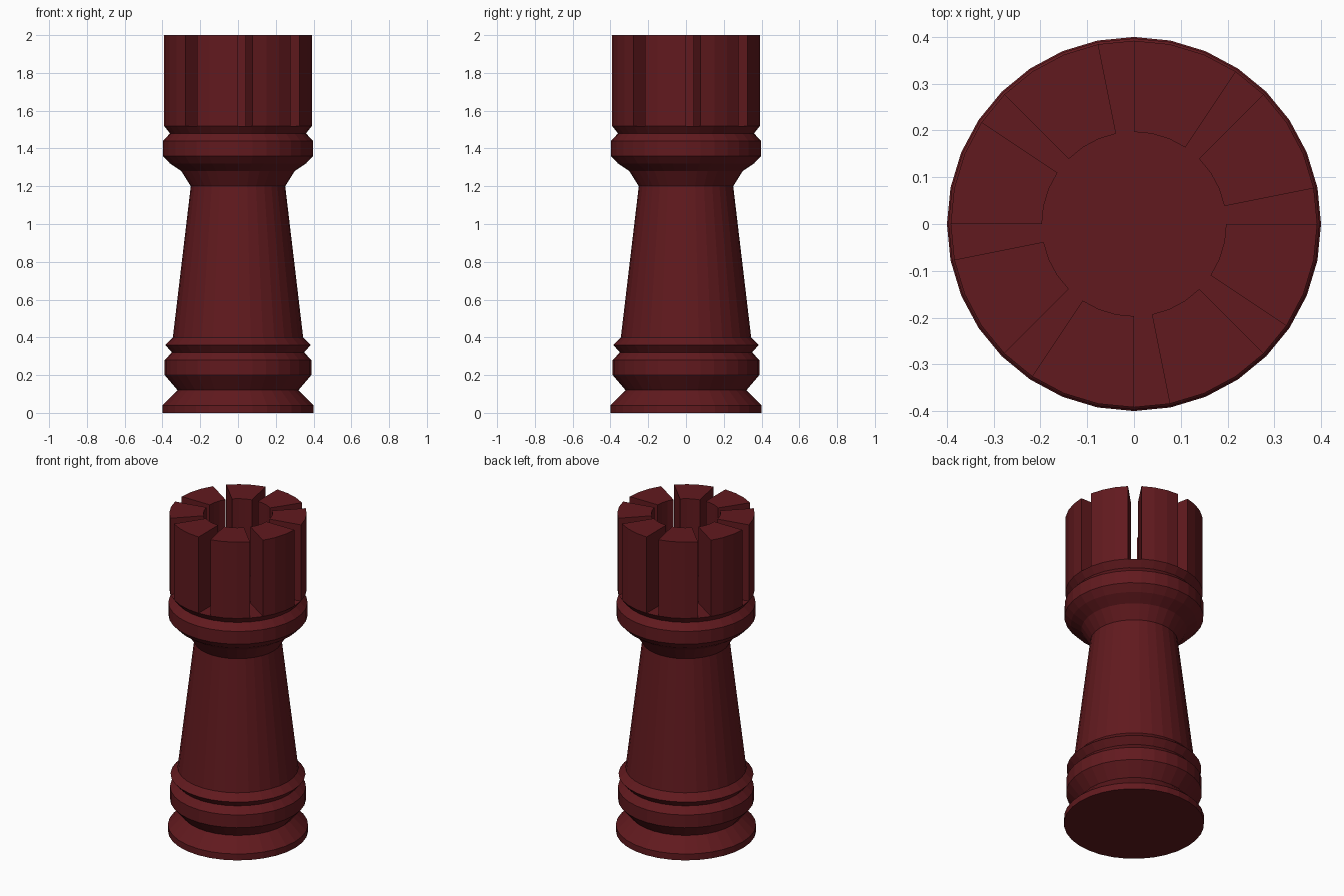
import bpy, bmesh, math

if "Cube" in bpy.data.objects:
    bpy.data.objects.remove(bpy.data.objects["Cube"])

SIDES = 32
TOP = 2.0
FLOOR = 1.52

# Turned outline (radius, height), ending with the inner edge of the battlement floor
profile = [
    (0.40, 0.0), (0.40, 0.04), (0.32, 0.12), (0.388, 0.20), (0.388, 0.28),
    (0.35, 0.32), (0.385, 0.36), (0.345, 0.40), (0.25, 1.20), (0.30, 1.28),
    (0.36, 1.32), (0.397, 1.36), (0.397, 1.44), (0.36, 1.48),
    (0.392, FLOOR), (0.197, FLOOR),
]

bm = bmesh.new()


def ring(radius, z):
    return [bm.verts.new((radius * math.cos(2 * math.pi * i / SIDES),
                          radius * math.sin(2 * math.pi * i / SIDES), z))
            for i in range(SIDES)]


# Turned body
rings = [ring(r, z) for r, z in profile]
strips = []
for low, high in zip(rings, rings[1:]):
    strips.append([bm.faces.new((low[i], low[(i + 1) % SIDES],
                                 high[(i + 1) % SIDES], high[i]))
                   for i in range(SIDES)])
bm.faces.new(rings[0][::-1])
bm.faces.new(rings[-1])

# Eight battlements: three segments raised, one left as a slot
raised = [f for i, f in enumerate(strips[-1]) if i % 4 != 0]
result = bmesh.ops.extrude_face_region(bm, geom=raised)
for v in result["geom"]:
    if isinstance(v, bmesh.types.BMVert):
        v.co.z = TOP
leftover = [f for f in raised if f.is_valid]
if leftover:
    bmesh.ops.delete(bm, geom=leftover, context='FACES')
bmesh.ops.recalc_face_normals(bm, faces=bm.faces)

mesh = bpy.data.meshes.new("castle_tower")
bm.to_mesh(mesh)
bm.free()
tower = bpy.data.objects.new("castle_tower", mesh)
bpy.context.collection.objects.link(tower)

# Dark red finish
mat = bpy.data.materials.new("dark_red")
mat.diffuse_color = (0.12, 0.01, 0.013, 1.0)
mat.use_nodes = True
mat.node_tree.nodes["Principled BSDF"].inputs["Base Color"].default_value = mat.diffuse_color
mesh.materials.append(mat)
